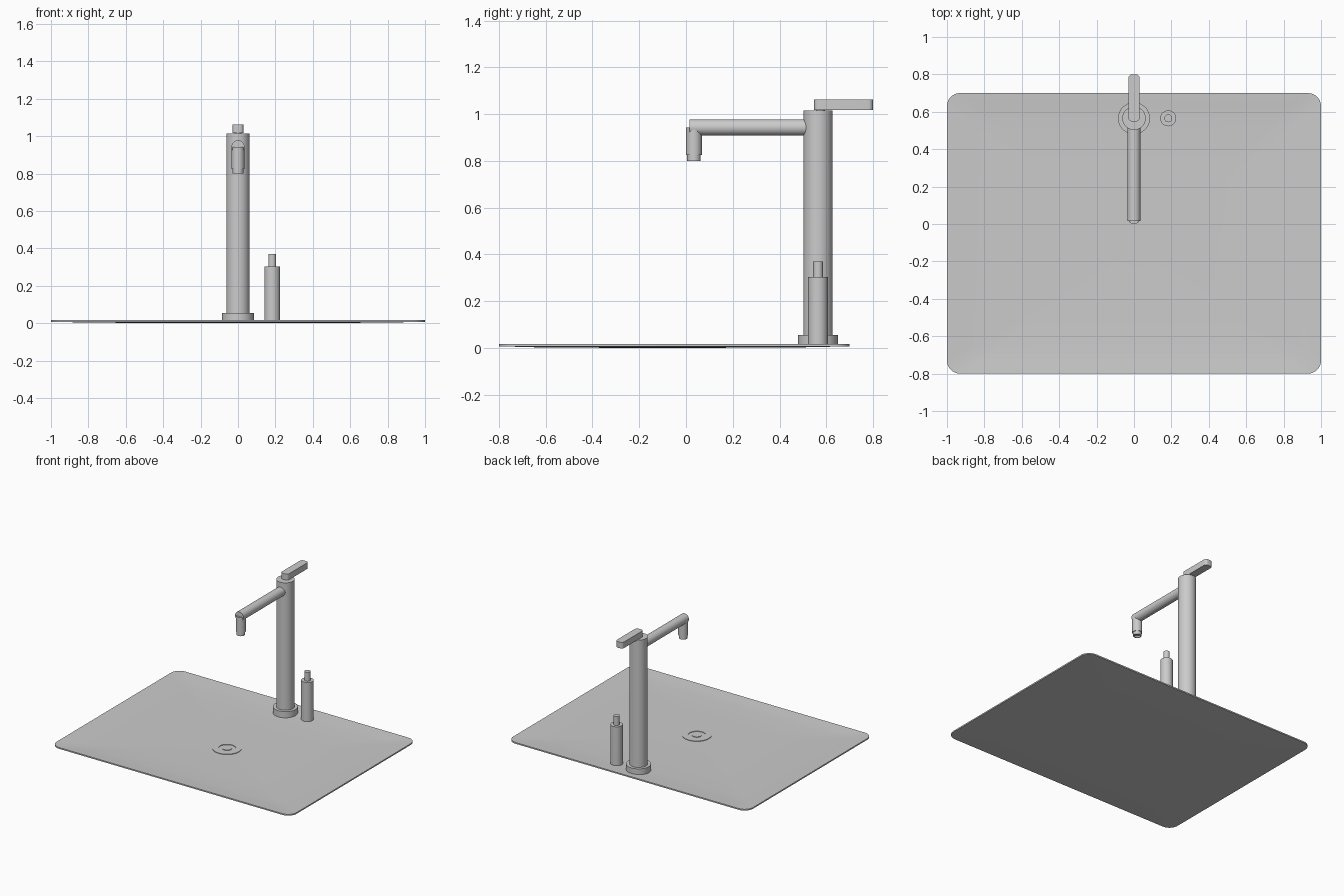
import bpy, bmesh, math
from mathutils import Vector, Matrix

if "Cube" in bpy.data.objects:
    bpy.data.objects.remove(bpy.data.objects["Cube"])


def finish(bm, name, angle=35):
    bmesh.ops.recalc_face_normals(bm, faces=bm.faces)
    me = bpy.data.meshes.new(name)
    bm.to_mesh(me)
    bm.free()
    ob = bpy.data.objects.new(name, me)
    bpy.context.collection.objects.link(ob)
    bpy.ops.object.select_all(action='DESELECT')
    bpy.context.view_layer.objects.active = ob
    ob.select_set(True)
    bpy.ops.object.shade_smooth_by_angle(angle=math.radians(angle))
    return ob


def skin(name, loops, closed=False, angle=35, matrix=None):
    """Bridge equal-length vertex loops; cap the ends or join them."""
    bm = bmesh.new()
    rings = [[bm.verts.new(p) for p in lp] for lp in loops]
    n = len(rings[0])
    pairs = list(zip(rings, rings[1:]))
    if closed:
        pairs.append((rings[-1], rings[0]))
    for a, b in pairs:
        for i in range(n):
            j = (i + 1) % n
            bm.faces.new((a[i], a[j], b[j], b[i]))
    if not closed:
        bm.faces.new(rings[0])
        bm.faces.new(rings[-1])
    if matrix:
        bm.transform(matrix)
    return finish(bm, name, angle)


def lathe(name, x, y, profile, n=40, closed=False, matrix=None):
    loops = [[(x + r * math.cos(2 * math.pi * i / n),
               y + r * math.sin(2 * math.pi * i / n), z) for i in range(n)]
             for r, z in profile]
    return skin(name, loops, closed, matrix=matrix)


def rounded_rect(x0, x1, y0, y1, r, seg=8):
    pts = []
    for k, (cx, cy) in enumerate(((x1 - r, y1 - r), (x0 + r, y1 - r),
                                  (x0 + r, y0 + r), (x1 - r, y0 + r))):
        for i in range(seg + 1):
            a = math.pi / 2 * (k + i / seg)
            pts.append((cx + r * math.cos(a), cy + r * math.sin(a)))
    return pts


# Shallow dished basin, thin rim, falling toward the drain
DX, DY = 0.0, -0.13
outline = rounded_rect(-1, 1, -0.8, 0.7, 0.07)


def basin_loop(s, z):
    return [(DX + (x - DX) * s, DY + (y - DY) * s, z) for x, y in outline]


under = [(0.05, 0.0), (0.5, 0.001), (0.8, 0.003), (0.9, 0.005), (1.0, 0.007)]
upper = [(1.0, 0.017), (0.985, 0.0165), (0.9, 0.011), (0.8, 0.007),
         (0.5, 0.004), (0.05, 0.003)]
skin("basin", [basin_loop(s, z) for s, z in under + upper], angle=30)

# Drain ring and centre plug
lathe("drain_ring", DX, DY,
      [(0.1, 0.001), (0.1, 0.007), (0.06, 0.007), (0.06, 0.001)], closed=True)
lathe("drain_plug", DX, DY, [(0.033, 0.001), (0.033, 0.007)])

# Tap column and base collar
TY = 0.565
lathe("tap_column", 0, TY, [(0.0625, 0.008), (0.0625, 1.015)], 48)
lathe("tap_base_collar", 0, TY, [(0.085, 0.008), (0.085, 0.055)], 48)

# Horizontal spout
along_y = Matrix.Translation((0, 0, 0.943)) @ Matrix.Rotation(-math.pi / 2, 4, 'X')
lathe("spout_arm", 0, 0, [(0.035, 0.015), (0.035, 0.53)], matrix=along_y)

# Spout head with recessed aerator
lathe("spout_head", 0, 0.034, [(0.034, 0.825), (0.034, 0.943)])
lathe("aerator", 0, 0.034,
      [(0.022, 0.812), (0.022, 0.8), (0.029, 0.8), (0.029, 0.83)])

# Lever handle on top of the column
lever = rounded_rect(-0.03, 0.03, 0.548, 0.8, 0.02, 6)
skin("lever_handle", [[(x, y, z) for x, y in lever] for z in (1.017, 1.063)])
lathe("lever_pivot", 0, 0.575, [(0.02, 1.01), (0.02, 1.03)], 24)

# Soap dispenser
lathe("soap_dispenser", 0.183, TY,
      [(0.0425, 0.008), (0.0425, 0.303), (0.021, 0.303), (0.021, 0.37)])
